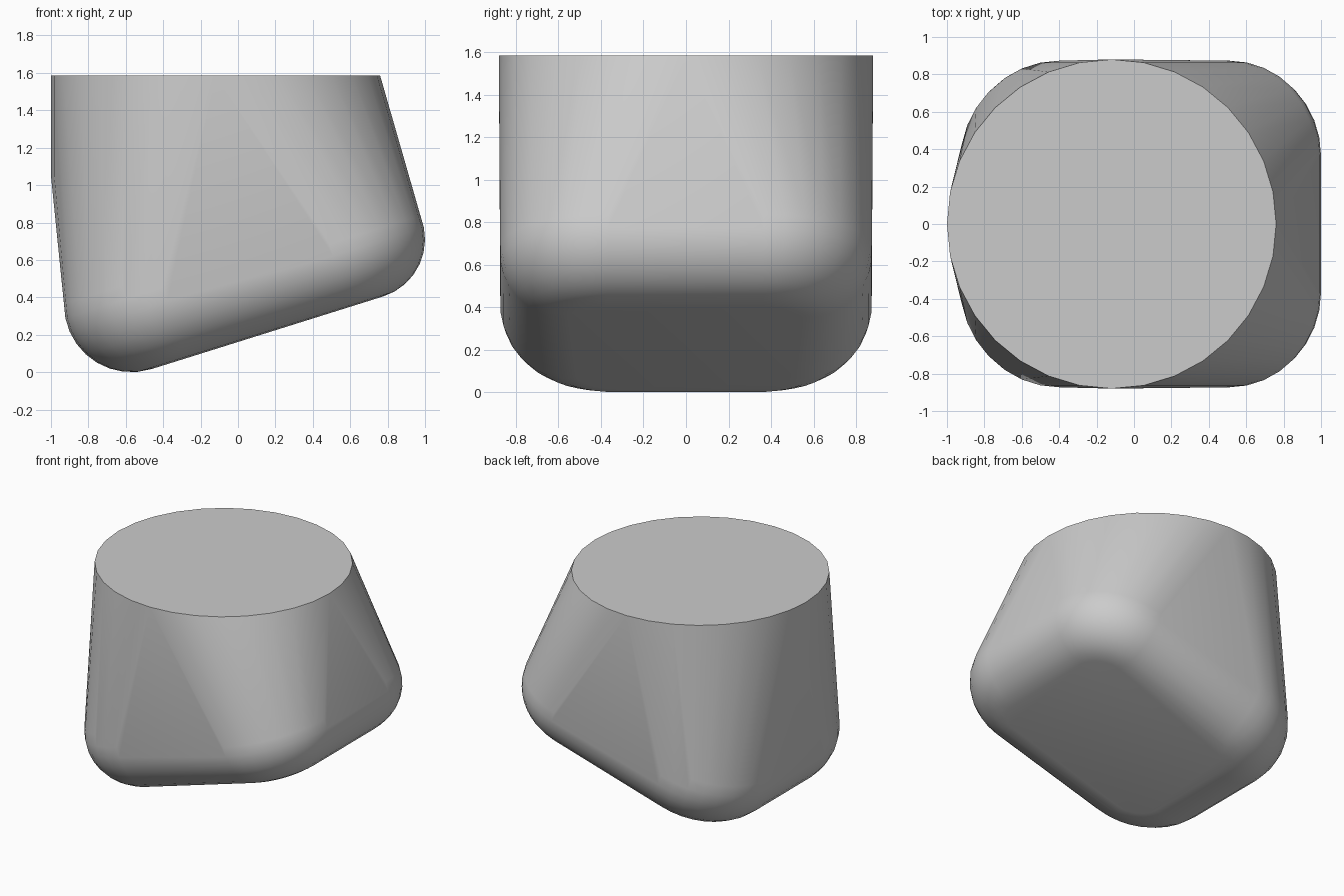
import bpy, bmesh
from math import radians, cos, sin, pi, atan2
from mathutils import Vector

cube = bpy.data.objects.get("Cube")
if cube:
    bpy.data.objects.remove(cube, do_unlink=True)

TOP_Z, TOP_X, TOP_R, SIDES = 1.585, -0.12, 0.88, 32
HALF_Y = 0.875
TURN = 0.19            # extra plan radius of each lower corner

# Tilted frame of the lower face
tilt = atan2(0.39, 1.25)
along = Vector((cos(tilt), 0, sin(tilt)))
up = Vector((-sin(tilt), 0, cos(tilt)))
side = Vector((0, 1, 0))


def rounded_corner(edge_x, edge_z, radius, sx, sy):
    """Points of a filleted corner: quarter turn in plan, rolled under."""
    centre = Vector((edge_x, sy * (HALF_Y - radius - TURN), edge_z)) - along * sx * TURN
    points = []
    for i in range(9):
        a = i * pi / 16
        out = along * sx * cos(a) + side * sy * sin(a)
        for j in range(13):
            b = radians(-90 + j * 12)
            points.append(centre + out * (TURN + radius * cos(b)) + up * radius * sin(b))
    return points


points = []
for sy in (-1, 1):
    points += rounded_corner(0.68, 0.71, 0.32, 1, sy)
    points += rounded_corner(-0.57, 0.36, 0.36, -1, sy)

# Flat round top, with its left side carried straight down
for i in range(SIDES):
    a = 2 * pi * i / SIDES
    x, y = TOP_X + TOP_R * cos(a), TOP_R * sin(a)
    points.append(Vector((x, y, TOP_Z)))
    if cos(a) < -0.97:
        points.append(Vector((x, y, 1.05)))

# Skin stretched over the top and the rounded corners
bm = bmesh.new()
for p in points:
    bm.verts.new(p)
bmesh.ops.remove_doubles(bm, verts=bm.verts[:], dist=0.001)
bmesh.ops.convex_hull(bm, input=bm.verts[:])
bmesh.ops.delete(bm, geom=[v for v in bm.verts if not v.link_faces], context='VERTS')
bmesh.ops.dissolve_limit(bm, angle_limit=radians(0.5), verts=bm.verts[:], edges=bm.edges[:])
bmesh.ops.recalc_face_normals(bm, faces=bm.faces[:])

mesh = bpy.data.meshes.new("rounded_body")
bm.to_mesh(mesh)
bm.free()
body = bpy.data.objects.new("rounded_body", mesh)
bpy.context.collection.objects.link(body)

# Plain grey colour
grey = bpy.data.materials.new("light_grey")
grey.use_nodes = True
colour = (0.6, 0.6, 0.6, 1)
grey.diffuse_color = colour
grey.node_tree.nodes["Principled BSDF"].inputs["Base Color"].default_value = colour
mesh.materials.append(grey)

# Smooth sides, crisp top rim
bpy.ops.object.select_all(action='DESELECT')
body.select_set(True)
bpy.context.view_layer.objects.active = body
bpy.ops.object.shade_smooth_by_angle(angle=radians(45))
